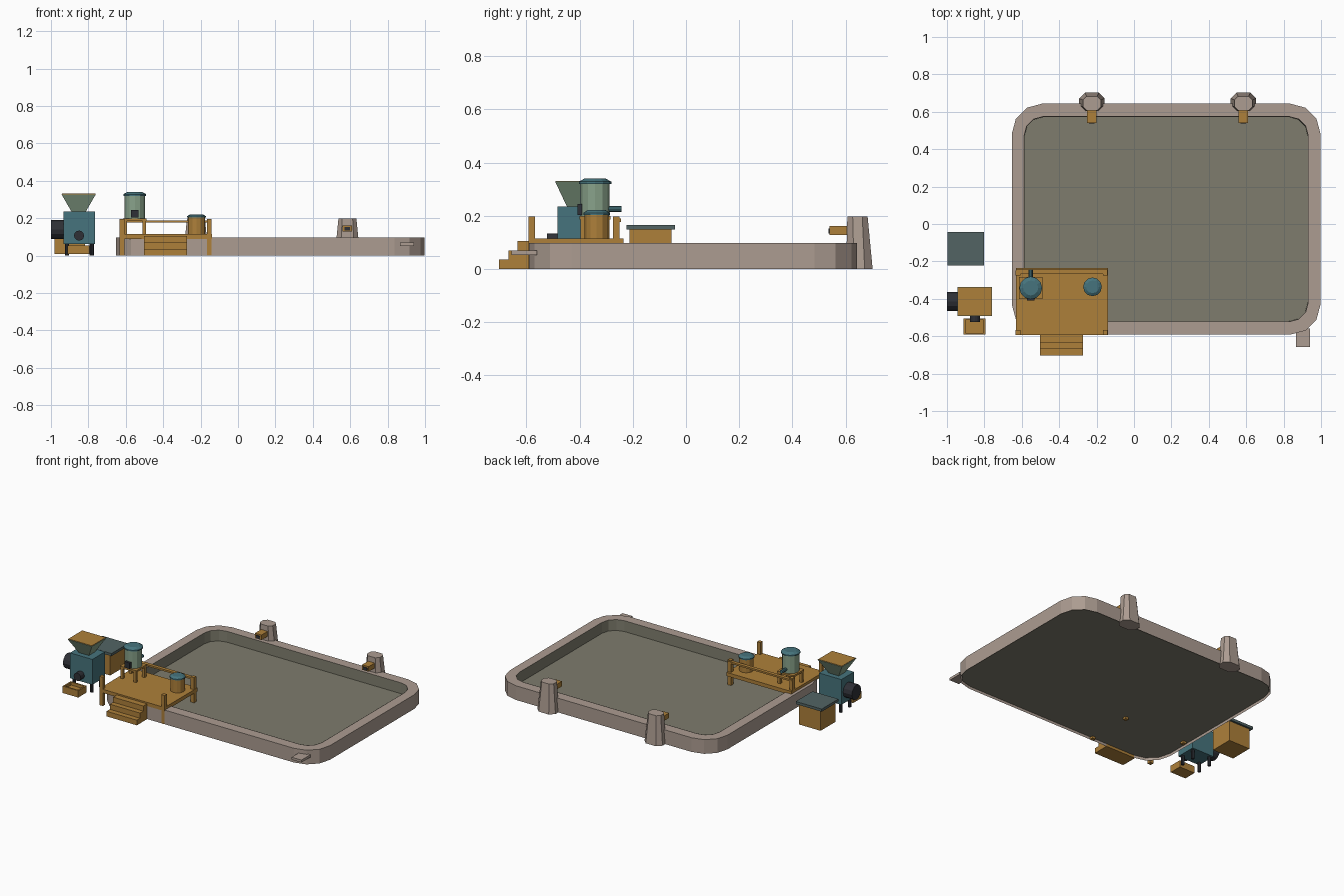
import bpy, bmesh, math
from mathutils import Matrix, Vector

if "Cube" in bpy.data.objects:
    bpy.data.objects.remove(bpy.data.objects["Cube"])


def material(name, r, g, b):
    lin = lambda c: ((c / 255 + 0.055) / 1.055) ** 2.4
    m = bpy.data.materials.new(name)
    m.diffuse_color = (lin(r), lin(g), lin(b), 1)
    m.use_nodes = True
    m.node_tree.nodes["Principled BSDF"].inputs["Base Color"].default_value = m.diffuse_color
    return m


STONE = material("beige stone", 172, 156, 145)
LINER = material("grey green liner", 126, 124, 109)
WOOD = material("ochre wood", 174, 128, 58)
TEAL = material("teal metal", 70, 116, 125)
GREEN = material("sage green", 136, 162, 138)
DARK = material("charcoal", 46, 48, 54)
SLATE = material("slate lid", 82, 100, 100)


def finish(name, bm, mat):
    me = bpy.data.meshes.new(name)
    bm.to_mesh(me)
    bm.free()
    me.materials.append(mat)
    ob = bpy.data.objects.new(name, me)
    bpy.context.collection.objects.link(ob)
    return ob


def box(name, mat, x0, x1, y0, y1, z0, z1):
    bm = bmesh.new()
    size = Matrix.Diagonal((x1 - x0, y1 - y0, z1 - z0, 1))
    mid = Matrix.Translation(((x0 + x1) / 2, (y0 + y1) / 2, (z0 + z1) / 2))
    bmesh.ops.create_cube(bm, size=1, matrix=mid @ size)
    return finish(name, bm, mat)


def rod(name, mat, start, end, r1, r2=None, sides=12):
    a, b = Vector(start), Vector(end)
    rot = (b - a).to_track_quat('Z', 'Y').to_matrix().to_4x4()
    bm = bmesh.new()
    bmesh.ops.create_cone(bm, cap_ends=True, segments=sides, radius1=r1,
                          radius2=r1 if r2 is None else r2, depth=(b - a).length,
                          matrix=Matrix.Translation((a + b) / 2) @ rot)
    return finish(name, bm, mat)


def rounded(cx, cy, hx, hy, r, z, steps=3):
    """Outline of a rectangle with faceted corners."""
    pts = []
    for k, (sx, sy) in enumerate([(1, 1), (-1, 1), (-1, -1), (1, -1)]):
        for i in range(steps + 1):
            a = math.pi / 2 * (k + i / steps)
            pts.append((cx + sx * (hx - r) + r * math.cos(a),
                        cy + sy * (hy - r) + r * math.sin(a), z))
    return pts


def loft(name, mat, rings, cap_start=False, cap_end=False):
    bm = bmesh.new()
    rows = [[bm.verts.new(p) for p in ring] for ring in rings]
    n = len(rows[0])
    for a, b in zip(rows, rows[1:]):
        for i in range(n):
            j = (i + 1) % n
            bm.faces.new((a[i], a[j], b[j], b[i]))
    if cap_start:
        bm.faces.new(rows[0][::-1])
    if cap_end:
        bm.faces.new(rows[-1])
    return finish(name, bm, mat)


# Basin: stone rim, liner wall and floor
CX, CY = 0.172, 0.026
loft("basin_rim", STONE, [rounded(CX, CY, 0.825, 0.617, 0.16, 0),
                          rounded(CX, CY, 0.825, 0.617, 0.16, 0.097),
                          rounded(CX, CY, 0.759, 0.548, 0.10, 0.097)])
loft("basin_liner_wall", LINER, [rounded(CX, CY, 0.759, 0.548, 0.10, 0.098),
                                 rounded(CX, CY, 0.757, 0.546, 0.10, 0.025)])
loft("basin_floor", LINER, [rounded(CX, CY, 0.82, 0.612, 0.16, 0.015),
                            rounded(CX, CY, 0.82, 0.612, 0.16, 0.025)], True, True)
box("overflow_ledge", STONE, 0.866, 0.94, -0.657, -0.56, 0.052, 0.069)

# Pillars with wooden spouts
for side, px in (("left", -0.225), ("right", 0.585)):
    loft(f"{side}_pillar", STONE,
         [rounded(px, 0.652, 0.068, 0.050, 0.03, 0, 1),
          rounded(px, 0.645, 0.048, 0.038, 0.02, 0.198, 1)], True, True)
    box(f"{side}_spout", WOOD, px - 0.025, px + 0.025, 0.54, 0.62, 0.128, 0.162)
    box(f"{side}_spout_mouth", DARK, px - 0.015, px + 0.015, 0.536, 0.54, 0.134, 0.152)

# Wooden deck, corner posts, back rail and steps
box("deck", WOOD, -0.632, -0.14, -0.593, -0.235, 0.09, 0.115)
for px in (-0.62, -0.153):
    for py in (-0.58, -0.262):
        box("deck_post", WOOD, px - 0.0125, px + 0.0125, py - 0.0125, py + 0.0125, 0, 0.197)
box("deck_rail", WOOD, -0.63, -0.142, -0.268, -0.244, 0.177, 0.189)
for i in range(3):
    box("step", WOOD, -0.502, -0.273, -0.703 + i * 0.035, -0.59, i * 0.035, (i + 1) * 0.035)

# Green canister on its stand
x, y = -0.552, -0.342
box("canister_stand", WOOD, x - 0.062, x + 0.062, y - 0.058, y + 0.058, 0.186, 0.199)
for sx in (-1, 1):
    for sy in (-1, 1):
        lx, ly = x + sx * 0.05, y + sy * 0.046
        box("stand_leg", WOOD, lx - 0.009, lx + 0.009, ly - 0.009, ly + 0.009, 0.115, 0.186)
rod("canister", GREEN, (x, y, 0.199), (x, y, 0.32), 0.054)
rod("canister_cap", TEAL, (x, y, 0.32), (x, y, 0.328), 0.061)
rod("canister_cap_top", TEAL, (x, y, 0.328), (x, y, 0.34), 0.061, 0.04)
rod("canister_pipe", TEAL, (x, y, 0.225), (x, -0.242, 0.225), 0.011, sides=8)
box("canister_valve", DARK, x - 0.019, x + 0.019, y - 0.067, y - 0.045, 0.203, 0.244)

# Wooden barrel with teal cap
x, y = -0.222, -0.336
rod("barrel", WOOD, (x, y, 0.115), (x, y, 0.206), 0.045)
rod("barrel_cap", TEAL, (x, y, 0.203), (x, y, 0.211), 0.05)
rod("barrel_cap_top", TEAL, (x, y, 0.211), (x, y, 0.221), 0.05, 0.034)

# Feed machine: body, legs, motor, outlet and hopper
box("machine_body", TEAL, -0.933, -0.764, -0.483, -0.345, 0.062, 0.235)
for px in (-0.915, -0.782):
    for py in (-0.462, -0.366):
        rod("machine_leg", DARK, (px, py, 0.0), (px, py, 0.064), 0.011, sides=8)
rod("motor", DARK, (-1.0, -0.414, 0.14), (-0.93, -0.414, 0.14), 0.05)
rod("machine_outlet", DARK, (-0.85, -0.47, 0.107), (-0.85, -0.523, 0.107), 0.027)


def rect(cx, cy, hx, hy, z):
    return [(cx + sx * hx, cy + sy * hy, z) for sx, sy in ((1, 1), (-1, 1), (-1, -1), (1, -1))]


loft("hopper", GREEN, [rect(-0.852, -0.414, 0.038, 0.034, 0.235),
                       rect(-0.852, -0.414, 0.092, 0.078, 0.328)], True, True)
box("hopper_fill", WOOD, -0.941, -0.763, -0.489, -0.339, 0.326, 0.331)

# Open catch tray under the outlet
tx, ty = -0.853, -0.548
loft("catch_tray", WOOD, [rect(tx, ty, 0.059, 0.044, 0.008), rect(tx, ty, 0.059, 0.044, 0.055),
                          rect(tx, ty, 0.049, 0.034, 0.055), rect(tx, ty, 0.049, 0.034, 0.035)],
     True, True)

# Storage crate with slate lid
box("crate", WOOD, -0.98, -0.818, -0.213, -0.055, 0.008, 0.148)
box("crate_lid", SLATE, -0.997, -0.801, -0.223, -0.042, 0.148, 0.166)
